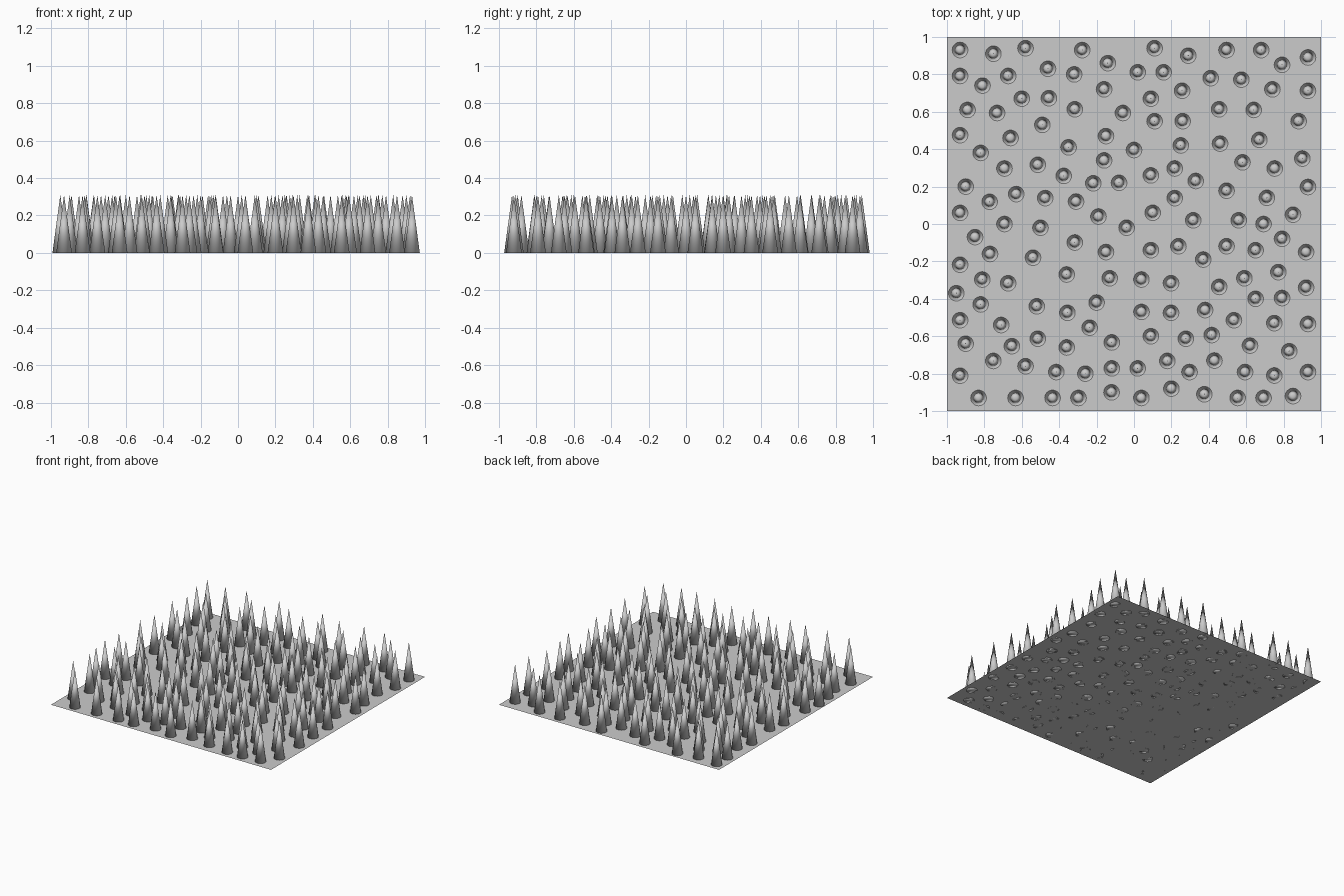
import bpy
import bmesh

SPIKE_RADIUS = 0.042
SPIKE_HEIGHT = 0.31
SPIKE_COUNT = 150
MARGIN = 0.93

# Hand-placed spikes, in hundredths of a unit: x, y
ANCHORS = [
    (-58, 94), (11, 94), (68, 93), (-46, 83), (-32, 80), (-14, 86),
    (29, 90), (41, 78), (-81, 74), (-60, 67), (-16, 72), (9, 67),
    (74, 72), (64, 61), (-89, 61), (-66, 46), (-49, 53), (-15, 47),
    (11, 55), (26, 55), (25, 42), (46, 43), (67, 45), (88, 55),
    (-82, 38), (-35, 41), (-63, 16), (-90, 20), (-85, -7), (-31, 12),
    (-16, 34), (-8, 22), (-19, 4), (9, 26), (10, 6), (33, 23),
    (58, 33), (71, 14), (90, 35), (85, 5), (56, 2), (-50, -2),
    (-77, -16), (-54, -18), (-36, -27), (-95, -37), (-82, -43), (-52, -44),
    (-15, -15), (-13, -29), (9, -14), (37, -19), (65, -14), (92, -15),
    (59, -29), (65, -40), (92, -34), (-20, -42), (4, -47), (38, -46),
    (75, -53), (-71, -54), (-90, -64), (-36, -66), (9, -60), (62, -65),
    (83, -68), (-58, -76), (-26, -80), (43, -73), (75, -81), (-12, -90),
    (20, -88), (85, -92),
]


def remove_default_cube():
    cube = bpy.data.objects.get("Cube")
    if cube:
        bpy.data.objects.remove(cube, do_unlink=True)


def make_material(name, colour):
    material = bpy.data.materials.new(name)
    material.use_nodes = True
    material.diffuse_color = colour
    shader = material.node_tree.nodes["Principled BSDF"]
    shader.inputs["Base Color"].default_value = colour
    return material


def make_mesh(name, build, material, smooth=False):
    """Run a bmesh builder and store the result as a mesh."""
    mesh = bpy.data.meshes.new(name)
    bm = bmesh.new()
    build(bm)
    for face in bm.faces:
        face.smooth = smooth
    bm.to_mesh(mesh)
    bm.free()
    mesh.materials.append(material)
    return mesh


def place(name, mesh, location=(0, 0, 0)):
    part = bpy.data.objects.new(name, mesh)
    part.location = location
    bpy.context.collection.objects.link(part)
    return part


def build_ground(bm):
    bmesh.ops.create_grid(bm, x_segments=1, y_segments=1, size=1)


def build_spike(bm):
    bmesh.ops.create_cone(bm, cap_ends=True, segments=32,
                          radius1=SPIKE_RADIUS, radius2=0, depth=SPIKE_HEIGHT)
    bmesh.ops.remove_doubles(bm, verts=bm.verts, dist=0.0001)
    bmesh.ops.translate(bm, verts=bm.verts, vec=(0, 0, SPIKE_HEIGHT / 2))


def squared_distance(a, b):
    return (a[0] - b[0]) ** 2 + (a[1] - b[1]) ** 2


def fill_gaps(points, total):
    """Add points one by one in the middle of the widest remaining gap."""
    steps = 94
    line = [MARGIN * (2 * i / steps - 1) for i in range(steps + 1)]
    gaps = {(x, y): min(squared_distance((x, y), p) for p in points)
            for x in line for y in line}
    points = list(points)
    while len(points) < total:
        widest = max(gaps, key=gaps.get)
        points.append(widest)
        for spot in gaps:
            gaps[spot] = min(gaps[spot], squared_distance(spot, widest))
    return points


remove_default_cube()
grey = make_material("light grey", (0.6, 0.6, 0.6, 1))

# Flat square base
place("ground_plate", make_mesh("ground_plate", build_ground, grey))

# Field of upright spikes sharing one smooth cone mesh
spike_mesh = make_mesh("spike", build_spike, grey, smooth=True)
anchors = [(x / 100, y / 100) for x, y in ANCHORS]
for number, (x, y) in enumerate(fill_gaps(anchors, SPIKE_COUNT), start=1):
    place(f"spike_{number}", spike_mesh, (x, y, 0))
